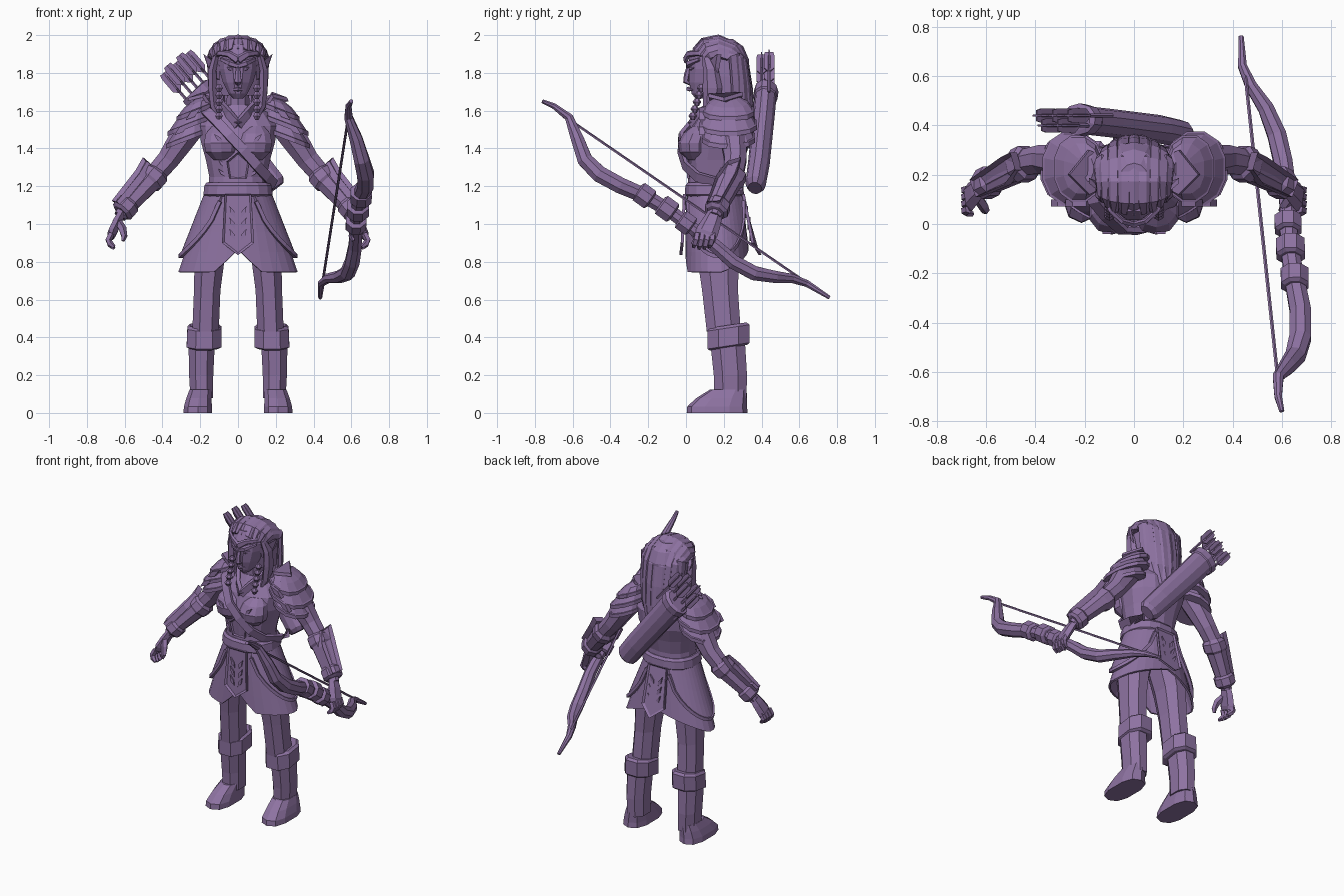
import bpy, bmesh
from math import sin, cos, pi, radians
from mathutils import Vector as V

MAT = bpy.data.materials.new("violet")
MAT.diffuse_color = (0.27, 0.17, 0.36, 1)


def finish(name, bm, mirror=False, solid=0):
    bmesh.ops.recalc_face_normals(bm, faces=bm.faces)
    me = bpy.data.meshes.new(name)
    bm.to_mesh(me)
    bm.free()
    me.materials.append(MAT)
    ob = bpy.data.objects.new(name, me)
    bpy.context.collection.objects.link(ob)
    if solid:
        m = ob.modifiers.new("thick", 'SOLIDIFY')
        m.thickness, m.offset = solid, 0
    if mirror:
        ob.modifiers.new("mirror", 'MIRROR').use_mirror_merge = False
    return ob


def skin(name, rings, mirror=False, closed=True, solid=0):
    bm = bmesh.new()
    vs = [[bm.verts.new(p) for p in r] for r in rings]
    n = len(vs[0])
    for a, b in zip(vs, vs[1:]):
        for i in range(n if closed else n - 1):
            j = (i + 1) % n
            bm.faces.new((a[i], a[j], b[j], b[i]))
    if closed:
        bm.faces.new(vs[0])
        bm.faces.new(vs[-1])
    return finish(name, bm, mirror, solid)


def loft(name, secs, n=12, p=2.0, tilt=(0, 0), mirror=False):
    # horizontal sections: (x, y, z, half width, half depth)
    rings = []
    for x, y, z, rx, ry in secs:
        r = []
        for i in range(n):
            a = 2 * pi * (i + .5) / n
            c, s = cos(a) / cos(pi / n), sin(a) / cos(pi / n)
            dx = rx * abs(c) ** (2 / p) * (1 if c > 0 else -1)
            dy = ry * abs(s) ** (2 / p) * (1 if s > 0 else -1)
            r.append((x + dx, y + dy, z + tilt[0] * dx + tilt[1] * dy))
        rings.append(r)
    return skin(name, rings, mirror)


def tube(name, pts, rad, n=8, ref=(0, 1, 0), mirror=False):
    # sections square to a path; rad = (across, along ref) pairs
    pts = [V(p) for p in pts]
    if not isinstance(rad, list):
        rad = [rad] * len(pts)
    rings = []
    for k, p in enumerate(pts):
        t = (pts[min(k + 1, len(pts) - 1)] - pts[max(k - 1, 0)]).normalized()
        u = t.cross(V(ref)).normalized()
        w = u.cross(t)
        a, b = rad[k] if isinstance(rad[k], tuple) else (rad[k], rad[k])
        q = cos(pi / n)
        rings.append([p + u * (a * cos(2 * pi * (i + .5) / n) / q)
                      + w * (b * sin(2 * pi * (i + .5) / n) / q) for i in range(n)])
    return skin(name, rings, mirror)


def panel(name, pts, off, border=0, mirror=False):
    # thick plate with an optional raised border
    bm = bmesh.new()
    f = bm.faces.new([bm.verts.new(p) for p in pts])
    top = bmesh.ops.extrude_face_region(bm, geom=[f])["geom"]
    for v in [g for g in top if isinstance(g, bmesh.types.BMVert)]:
        v.co += V(off)
    if border:
        face = [g for g in top if isinstance(g, bmesh.types.BMFace)][0]
        bm.normal_update()
        bmesh.ops.inset_region(bm, faces=[face], thickness=border)
        for v in face.verts:
            v.co -= V(off) * .6
    return finish(name, bm, mirror)


def leaf(name, c, size, ang, off=(0, -.012, 0), mirror=True):
    d, s = V((sin(ang), 0, cos(ang))), V((cos(ang), 0, -sin(ang)))
    c = V(c)
    panel(name, [c + d * size, c + s * size * .28, c - d * size * .8, c - s * size * .28], off, 0, mirror)


# torso, bust, collar and neck
loft("torso", [(0, .15, 1.13, .165, .14), (0, .15, 1.25, .152, .135), (0, .155, 1.34, .17, .15),
               (0, .17, 1.43, .195, .165), (0, .185, 1.52, .21, .15), (0, .19, 1.59, .16, .11),
               (0, .18, 1.63, .08, .08)], 14, 2.3)
loft("bust", [(.085, .05, 1.34, .045, .04), (.088, .045, 1.38, .083, .075), (.09, .043, 1.43, .09, .082),
              (.092, .06, 1.48, .078, .07), (.095, .08, 1.52, .04, .04)], 10, mirror=True)
loft("neck", [(0, .175, 1.58, .065, .07), (0, .16, 1.74, .055, .065)], 10)
tube("collar", [(0, .03, 1.52), (.05, .07, 1.58), (.095, .15, 1.635), (.08, .24, 1.66), (0, .27, 1.66)],
     (.012, .025), 4, (0, 0, 1), True)
panel("bodice_panel", [(-.045, .022, 1.24), (.045, .022, 1.24), (.06, .012, 1.33), (0, .005, 1.38),
                       (-.06, .012, 1.33)], (0, -.015, 0), .01)
for z in (1.27, 1.32):
    leaf("bodice_leaf", (.085, .035, z), .03, .7, (0, -.02, 0))
leaf("bust_leaf", (.1, -.03, 1.45), .04, .8, (0, -.01, 0))

# strap and belt
tube("chest_strap", [(-.19, .2, 1.61), (-.16, .09, 1.59), (-.11, .03, 1.54), (-.045, -.028, 1.47),
                     (.03, -.03, 1.39), (.1, -.005, 1.31), (.155, .06, 1.25), (.19, .2, 1.21),
                     (.17, .3, 1.2)], (.026, .01), 4, (.15, -1, .1))
loft("belt", [(0, .15, 1.145, .17, .145), (0, .15, 1.155, .183, .157), (0, .15, 1.205, .178, .153),
              (0, .15, 1.22, .165, .14)], 16, 2.3)


# skirt and side tassets
def skirt_point(a, z, off=0):
    t = (1.17 - z) / .42
    return V(((.165 + .145 * t + off) * sin(a), .15 + .02 * t - (.14 + .03 * t + off) * cos(a), z))


def skirt_hem(a):
    d = abs(a) * 180 / pi
    return .745 + .12 * max(0, 1 - d / 24) + .13 * max(0, (d - 100) / 80)


def wrap(name, angs, hem, off, mirror=False):
    skin(name, [[skirt_point(a, 1.17 + (hem(a) - 1.17) * j / 4, off * (j + 1) / 5) for j in range(5)]
                for a in angs], mirror, False, .012)


wrap("skirt", [radians(-180 + 12 * i) for i in range(31)], skirt_hem, 0)
tangs = [radians(28 + 8 * i) for i in range(17)]
tasset_hem = lambda a: 1.12 - .29 * max(0, sin((a - radians(28)) / radians(128) * pi)) ** .65
wrap("tasset", tangs, tasset_hem, .02, True)
tube("tasset_trim", [skirt_point(a, tasset_hem(a), .022) for a in tangs], .01, 4, (0, 0, 1), True)

# front and back flaps with leaf motifs
for nm, y0, y1, y2, o in (("front_flap", .0, -.012, -.02, -.016), ("back_flap", .295, .345, .385, .016)):
    panel(nm, [(-.07, y0, 1.16), (.07, y0, 1.16), (.085, y1, .9), (0, y2, .835), (-.085, y1, .9)],
          (0, o, 0), .014)
    for k, z in enumerate((.94, 1.0, 1.06)):
        leaf("flap_leaf", (.028, y0 + (y1 - y0) * (1.16 - z) / .26, z), .04, .45, (0, o * .9, 0))

# legs and boots
loft("thigh", [(.12, .165, .98, .1, .12), (.15, .17, .82, .08, .11), (.163, .18, .65, .07, .095),
               (.172, .2, .43, .07, .09)], 8, 2.3, mirror=True)
loft("boot_shaft", [(.192, .235, .08, .06, .085), (.195, .235, .2, .064, .088), (.192, .22, .38, .07, .092)],
     8, 2.3, mirror=True)
loft("boot_cuff", [(.18, .225, .345, .075, .098), (.18, .225, .355, .092, .112), (.178, .225, .45, .09, .112),
                   (.178, .225, .465, .075, .095)], 8, 2.4, (0, .15), True)
loft("boot_foot", [(.213, .165, 0, .076, .155), (.212, .165, .035, .074, .152), (.207, .19, .08, .066, .128),
                   (.198, .225, .125, .058, .092)], 10, 2.6, mirror=True)

# arms, bracers and hands
tube("arm", [(.24, .24, 1.53), (.31, .255, 1.43), (.37, .262, 1.34), (.44, .25, 1.26), (.54, .2, 1.15),
             (.625, .15, 1.04)], [.075, .068, .058, .053, .05, .033], 8, mirror=True)
tube("bracer", [(.425, .255, 1.28), (.435, .25, 1.265), (.465, .235, 1.23), (.475, .23, 1.22), (.57, .18, 1.115),
                (.58, .175, 1.105), (.61, .16, 1.07), (.62, .155, 1.06)],
     [.055, .07, .07, .06, .05, .062, .062, .045], 8, mirror=True)
panel("bracer_plate", [(.475, .29, 1.33), (.515, .27, 1.26), (.64, .18, 1.1), (.615, .11, 1.095),
                       (.5, .16, 1.235), (.455, .22, 1.31)], (.028, 0, .024), .012, True)
tube("palm", [(.615, .155, 1.06), (.64, .135, 1.01), (.665, .11, .955), (.672, .1, .93)],
     [(.02, .035), (.024, .045), (.024, .052), (.015, .045)], 6, (0, 1, 0), True)
for k in range(4):
    y = .06 + .028 * k
    e = .008 * abs(k - 1.5)
    tube("finger", [(.67, y, .95), (.686, y - .006, .915), (.677, y - .014, .885 + e), (.655, y - .02, .866 + e)],
         [.014, .015, .014, .008], 5, mirror=True)
tube("thumb", [(.635, .11, 1.01), (.612, .075, .975), (.603, .055, .935), (.61, .05, .91)],
     [.018, .018, .014, .008], 5, mirror=True)

# layered pauldrons
for nm, cx, z, rx, ry, h in (("pauldron_lower", .265, 1.455, .115, .14, .1), ("pauldron_middle", .25, 1.525, .122, .15, .09),
                             ("pauldron_upper", .225, 1.595, .1, .135, .075)):
    loft(nm, [(cx, .225, z - .012, rx * .85, ry * .85), (cx, .225, z - .012, rx, ry), (cx, .225, z + .012, rx, ry),
              (cx, .225, z + .014, rx * .93, ry * .93), (cx - .012, .225, z + h * .65, rx * .72, ry * .75),
              (cx - .025, .225, z + h, rx * .35, ry * .4)], 12, 2.2, (-.38, 0), True)
for x, z in ((.24, 1.58), (.3, 1.5)):
    leaf("pauldron_leaf", (x, .1, z), .06, -.9, (0, -.03, .0))
panel("pauldron_crest", [(.14, .14, 1.63), (.18, .12, 1.69), (.26, .2, 1.67), (.18, .3, 1.7), (.14, .28, 1.64)],
      (.008, 0, -.02), 0, True)

# head and face
loft("head", [(0, .085, 1.665, .025, .035), (0, .1, 1.69, .05, .07), (0, .125, 1.75, .08, .108),
              (0, .145, 1.82, .1, .13), (0, .155, 1.89, .105, .138), (0, .16, 1.95, .08, .11)], 12)
tube("nose", [(0, .02, 1.84), (0, .005, 1.79), (0, .0, 1.755), (0, .025, 1.74)],
     [(.01, .012), (.013, .014), (.019, .014), (.012, .008)], 6)
tube("lips", [(-.03, .035, 1.71), (0, .014, 1.715), (.03, .035, 1.71)], [.003, .011, .003], 5, (0, 0, 1))
tube("brow", [(0, .012, 1.835), (.04, .014, 1.85), (.09, .07, 1.872)], [.011, .014, .008], 5, (0, 0, 1), True)
tube("eye", [(.022, .019, 1.818), (.042, .024, 1.823), (.064, .042, 1.828)], [.003, .009, .003], 5, (0, 0, 1), True)
tube("circlet", [(0, -.003, 1.868), (.05, .012, 1.9), (.095, .055, 1.905), (.13, .13, 1.895), (.135, .2, 1.88)],
     [(.01, .02), (.009, .015), (.009, .013), (.009, .012), (.006, .008)], 5, (0, 0, 1), True)
panel("ear", [(.098, .09, 1.84), (.13, .12, 1.86), (.182, .165, 1.9), (.158, .155, 1.83), (.125, .14, 1.775),
              (.098, .12, 1.765)], (.0, .022, -.004), .006, True)

# hair: cap, long strands, front locks and braids
loft("hair_cap", [(0, .22, 1.68, .125, .1), (0, .21, 1.78, .132, .115), (0, .19, 1.87, .132, .14),
                  (0, .175, 1.94, .108, .125), (0, .17, 1.98, .06, .075)], 14)
for k in range(-4, 5):
    f = radians(19 * k)
    s, c = sin(f), cos(f)
    prof = [(.125, .045, 1.92), (.135, .09, 1.968), (.14, .17, 1.985), (.145, .265, 1.945), (.145, .315, 1.85),
            (.14, .335, 1.72), (.13, .345, 1.58), (.085, .35, 1.46), (.05, .335, 1.4)]
    tube("hair_strand", [(w * s, y - (1 - c) * (y - .17) * .55, 1.85 + (z - 1.85) * (.3 + .7 * c) if z > 1.85 else z
                          + (1 - c) * .06) for w, y, z in prof],
         [(.018, .012)] + [(.03, .016)] * 6 + [(.022, .016), (.008, .008)], 6, (s, .6, c + .1))
tube("side_lock", [(.115, .1, 1.9), (.135, .13, 1.82), (.135, .14, 1.72), (.125, .13, 1.62), (.1, .1, 1.56)],
     [.015, (.02, .035), (.022, .045), (.02, .035), .008], 6, mirror=True)
for k in range(5):
    z = 1.72 - .037 * k
    loft("braid_knot", [(.1, .08 - .011 * k, z - .022, .008, .008), (.1, .08 - .011 * k, z, .02, .02),
                        (.1, .08 - .011 * k, z + .018, .01, .01)], 6, mirror=True)

# quiver and arrows
tube("quiver", [(.2, .365, 1.19), (.185, .368, 1.21), (.1, .385, 1.315), (-.1, .41, 1.555), (-.19, .42, 1.665),
                (-.195, .42, 1.67), (-.225, .425, 1.705), (-.23, .425, 1.71)],
     [(.05, .035), (.068, .052), (.072, .055), (.078, .055), (.08, .055), (.088, .062), (.088, .062), (.07, .045)], 10)
d, side = V((-.65, 0, .76)), V((.76, 0, .65))
for k in range(5):
    end = V((-.315, .42 + .02 * (-1) ** k, 1.835)) + side * (.042 * (k - 2)) + d * (.018 * (k % 2))
    tube("arrow_shaft", [end - d * .25, end], .007, 5)
    for w in ((.028, .004), (.004, .028)):
        tube("arrow_fletching", [end - d * .11, end - d * .085, end, end + d * .025],
             [(.006, .004), w, w, (w[0] * .8, w[1] * .8)], 4)

# recurve bow held in one hand
bow = [(.6, -.76, 1.65), (.585, -.7, 1.625), (.585, -.62, 1.565), (.625, -.575, 1.45), (.655, -.535, 1.34),
       (.675, -.46, 1.265), (.675, -.35, 1.205), (.65, -.22, 1.15), (.63, -.08, 1.065), (.625, .05, .965),
       (.62, .16, .88), (.605, .25, .8), (.58, .36, .74), (.535, .47, .72), (.475, .56, .712), (.44, .64, .685),
       (.435, .76, .61)]
tube("bow", bow, [.01, .015, .022, .034, .04, .044, .043, .04, .036, .033, .035, .038, .038, .032, .024, .018, .01],
     8, (1, 0, 0))
for y, z, x, r, h in ((-.22, 1.15, .652, .056, .045), (-.1, 1.08, .635, .058, .045), (.0, 1.005, .625, .054, .04)):
    a = V((-.02, .8, -.58)) * h
    c = V((x, y, z))
    tube("bow_collar", [c - a, c - a * .8, c + a * .8, c + a], [r * .75, r, r, r * .75], 8, (1, 0, 0))
tube("bow_string", [(.582, -.615, 1.55), (.452, .6, .715)], .006, 5, (1, 0, 0))
